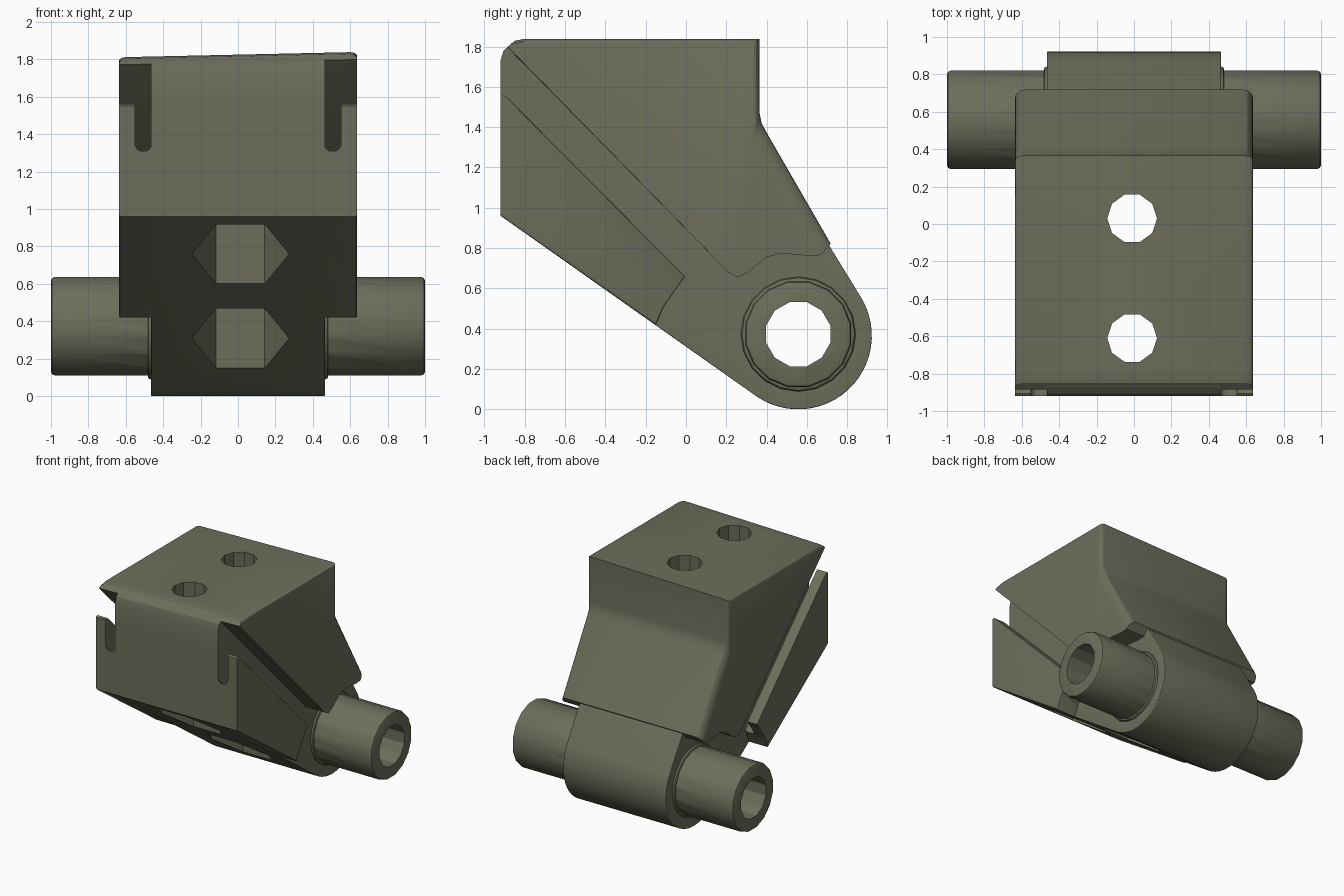
import bpy, bmesh, math
from mathutils import Matrix

if "Cube" in bpy.data.objects:
    bpy.data.objects.remove(bpy.data.objects["Cube"])

olive = bpy.data.materials.new("olive_grey")
olive.diffuse_color = (0.15, 0.155, 0.105, 1)
olive.use_nodes = True
olive.node_tree.nodes["Principled BSDF"].inputs["Base Color"].default_value = olive.diffuse_color


def finish(name, bm):
    bmesh.ops.recalc_face_normals(bm, faces=bm.faces)
    me = bpy.data.meshes.new(name)
    bm.to_mesh(me)
    bm.free()
    me.materials.append(olive)
    ob = bpy.data.objects.new(name, me)
    bpy.context.collection.objects.link(ob)
    return ob


def apply(ob, mod):
    bpy.context.view_layer.objects.active = ob
    bpy.ops.object.modifier_apply(modifier=mod.name)


def prism(name, pts, x0, x1, weights=None, width=0.09):
    """Extrude a (y, z) profile along x; weights rounds the side edges per profile segment."""
    bm = bmesh.new()
    a = [bm.verts.new((x0, y, z)) for y, z in pts]
    b = [bm.verts.new((x1, y, z)) for y, z in pts]
    n = len(pts)
    bm.faces.new(a)
    bm.faces.new(b[::-1])
    for i in range(n):
        j = (i + 1) % n
        bm.faces.new((a[i], a[j], b[j], b[i]))
    lay = bm.edges.layers.float.new("bevel_weight_edge")
    for i, w in (weights or {}).items():
        j = (i + 1) % n
        for s in (a, b):
            bm.edges.get((s[i], s[j]))[lay] = w
    ob = finish(name, bm)
    if weights:
        m = ob.modifiers.new("round", 'BEVEL')
        m.limit_method = 'WEIGHT'
        m.width = width
        m.segments = 4
        apply(ob, m)
    return ob


def cylinder(name, r, depth, sides, loc, axis='Z', spin=0.0, bevel=0.0):
    bm = bmesh.new()
    bmesh.ops.create_cone(bm, cap_ends=True, segments=sides, radius1=r, radius2=r, depth=depth)
    if bevel:
        rims = [e for e in bm.edges if abs(e.verts[0].co.z - e.verts[1].co.z) < 1e-5]
        bmesh.ops.bevel(bm, geom=rims, offset=bevel, segments=2, affect='EDGES', profile=0.5)
    mat = Matrix.Translation(loc)
    if axis == 'X':
        mat = mat @ Matrix.Rotation(math.pi / 2, 4, 'Y')
    bm.transform(mat @ Matrix.Rotation(spin, 4, 'Z'))
    return finish(name, bm)


def combine(ob, other, op):
    m = ob.modifiers.new("bool", 'BOOLEAN')
    m.operation = op
    m.solver = 'EXACT'
    m.object = other
    apply(ob, m)
    bpy.data.objects.remove(other)


CY, CZ, R = 0.557, 0.365, 0.365      # pivot axis and boss radius
SLOPE = -0.703                       # underside slope

# central web with round pivot boss
arc = []
for i in range(25):
    t = math.radians(-125 + 155 * i / 24)
    arc.append((CY + R * math.cos(t), CZ + R * math.sin(t)))
web = [(-0.92, 0.96)] + arc + [(0.70, 0.83), (0.37, 1.38), (0.35, 1.46), (0.35, 1.815),
                               (-0.81, 1.815), (-0.87, 1.80), (-0.905, 1.77), (-0.92, 1.72)]
body = prism("bracket_body", web, -0.465, 0.465, {i: 1 for i in range(26)}, 0.03)

# wide upper block
block = [(-0.885, 1.785), (0.21, 0.68), (0.255, 0.655), (0.31, 0.68), (0.40, 0.755), (0.47, 0.775),
         (0.60, 0.762), (0.67, 0.765), (0.718, 0.822), (0.40, 1.373), (0.375, 1.42), (0.365, 1.47),
         (0.365, 1.825), (-0.80, 1.825), (-0.85, 1.815)]
combine(body, prism("upper_block", block, -0.637, 0.637,
                    {8: 1, 9: 1, 10: 0.8, 11: 0.4, 12: 0.3, 13: 0.3}), 'UNION')

# lower wings with a raised outer lip behind a groove
wing = [(-0.92, 0.96), (-0.15, 0.96 + SLOPE * 0.77), (-0.11, 0.51), (-0.005, 0.66),
        (-0.885, 1.545), (-0.905, 1.56), (-0.92, 1.55)]
wings = prism("lower_wings", wing, -0.637, 0.637, {0: 1, 1: 0.3, 2: 0.2, 3: 0.2})
for s in (-1, 1):
    groove = [(-1.2, 1.58), (0.2, 0.226), (0.6, 0.6), (-0.6, 1.9), (-1.2, 1.9)]
    cut = prism("groove_cutter", groove, s * 0.46, s * 0.552, {0: 1}, 0.035)
    combine(wings, cut, 'DIFFERENCE')
combine(body, wings, 'UNION')

# pivot tube with flared root collar
combine(body, cylinder("root_collar", 0.285, 0.965, 20, (0, CY, CZ + 0.008), 'X', 0, 0.017), 'UNION')
combine(body, cylinder("pivot_tube", 0.268, 2.0, 16, (0, CY, CZ + 0.008), 'X', math.pi / 16, 0.02), 'UNION')
combine(body, cylinder("tube_bore", 0.165, 3, 12, (0, CY, CZ + 0.008), 'X', math.pi / 12), 'DIFFERENCE')

# bolt holes with hexagonal pockets from below
for y in (0.03, -0.61):
    combine(body, cylinder("bolt_hole", 0.133, 5, 10, (-0.01, y, 1), 'Z', math.pi / 10), 'DIFFERENCE')
    combine(body, cylinder("hex_pocket", 0.26, 2.0, 6, (0.013, y - 0.025, 0.3), 'Z', math.pi / 6), 'DIFFERENCE')

# slight sideways tilt of the top face
for v in body.data.vertices:
    if v.co.z > 1.7:
        v.co.z += 0.022 * v.co.x

body.select_set(True)
bpy.context.view_layer.objects.active = body
bpy.ops.object.shade_smooth_by_angle(angle=math.radians(26))
